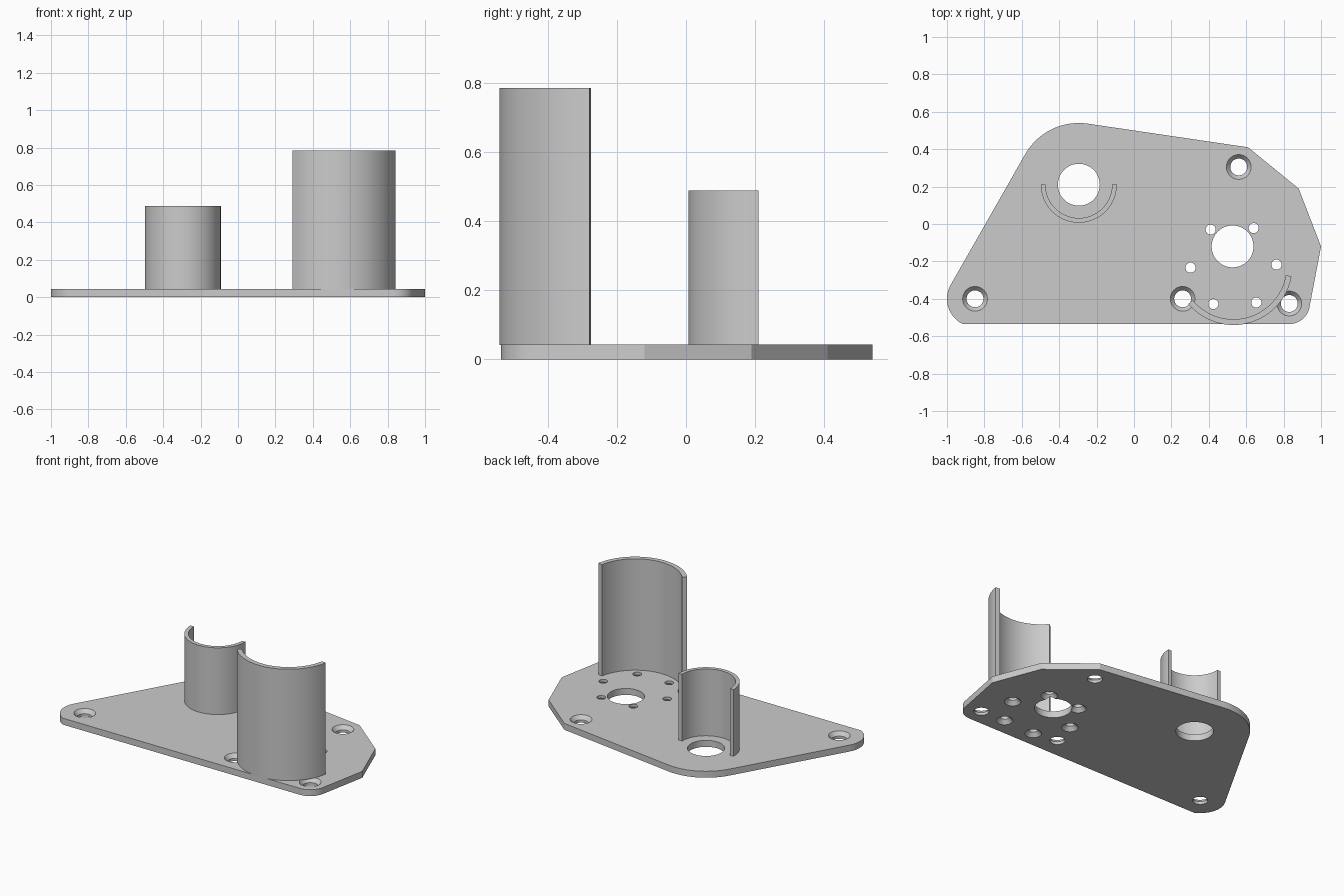
import bpy, bmesh
from math import sin, cos, radians

if "Cube" in bpy.data.objects:
    bpy.data.objects.remove(bpy.data.objects["Cube"])

THICK = 0.043
LOW, HIGH = -0.02, THICK + 0.02   # cutters pass through both plate faces
SMALL_C = (-0.295, 0.21)          # axis of the small cradle
MOTOR_C = (0.532, -0.225)         # axis of the large cradle and its screw ring

GREY = (0.6, 0.6, 0.6, 1)
grey = bpy.data.materials.new("plain grey")
grey.use_nodes = True
grey.diffuse_color = GREY
grey.node_tree.nodes["Principled BSDF"].inputs["Base Color"].default_value = GREY


def arc(centre, r, a0, a1, n):
    """Points along an arc, angles in degrees."""
    angles = [radians(a0 + (a1 - a0) * i / n) for i in range(n + 1)]
    return [(centre[0] + r * cos(a), centre[1] + r * sin(a)) for a in angles]


def add_solid(bm, loops):
    """Closed solid through a stack of (points, z) loops, bottom to top."""
    rings = [[bm.verts.new((x, y, z)) for x, y in pts] for pts, z in loops]
    n = len(rings[0])
    for low, high in zip(rings, rings[1:]):
        for i in range(n):
            j = (i + 1) % n
            bm.faces.new((low[i], low[j], high[j], high[i]))
    bm.faces.new(rings[0][::-1])
    bm.faces.new(rings[-1])


def make_object(name, solids):
    bm = bmesh.new()
    for loops in solids:
        add_solid(bm, loops)
    bmesh.ops.recalc_face_normals(bm, faces=bm.faces)
    mesh = bpy.data.meshes.new(name)
    bm.to_mesh(mesh)
    bm.free()
    mesh.materials.append(grey)
    obj = bpy.data.objects.new(name, mesh)
    bpy.context.collection.objects.link(obj)
    return obj


def lathe(centre, profile, n=48):
    """Loops of a round solid from (radius, z) pairs."""
    return [(arc(centre, r, 0, 360 - 360 / n, n - 1), z) for r, z in profile]


def cut(target, name, solids):
    cutter = make_object(name, solids)
    mod = target.modifiers.new(name, 'BOOLEAN')
    mod.operation = 'DIFFERENCE'
    mod.solver = 'EXACT'
    mod.object = cutter
    bpy.context.view_layer.objects.active = target
    bpy.ops.object.modifier_apply(modifier=mod.name)
    bpy.data.objects.remove(cutter)


def smooth(obj):
    bpy.ops.object.select_all(action='DESELECT')
    obj.select_set(True)
    bpy.context.view_layer.objects.active = obj
    bpy.ops.object.shade_smooth_by_angle(angle=radians(25))


# Base plate outline: rounded corners joined by straight edges
outline = (arc((-0.85, -0.40), 0.15, 150, 244, 16)
           + arc((0.83, -0.425), 0.11, 270, 347, 14)
           + [(1.0, -0.12), (0.88, 0.19), (0.61, 0.41)]
           + arc(SMALL_C, 0.33, 81, 150, 16))
plate = make_object("base_plate", [[(outline, 0), (outline, THICK)]])

# Two large bores
cut(plate, "bores", [lathe(c, [(0.112, LOW), (0.112, HIGH)])
                     for c in (SMALL_C, (0.527, -0.12))])

# Screw holes, countersunk from above
cut(plate, "screw_holes", [
    lathe(c, [(0.045, LOW), (0.045, 0.018), (0.083, HIGH)])
    for c in ((-0.85, -0.40), (0.26, -0.40), (0.83, -0.425), (0.56, 0.305))])

# Ring of motor holes, countersunk from below
cut(plate, "motor_holes", [
    lathe(c, [(0.068, LOW), (0.027, 0.025), (0.027, HIGH)], 32)
    for c in arc(MOTOR_C, 0.23, 2, 302, 5)])
smooth(plate)

# Open half-tube cradles standing on the plate
for name, centre, r_out, r_in, a0, a1, top in (
        ("small_cradle", SMALL_C, 0.203, 0.178, 180, 360, 0.488),
        ("large_cradle", MOTOR_C, 0.315, 0.284, 220, 350, 0.785)):
    section = arc(centre, r_out, a0, a1, 48) + arc(centre, r_in, a1, a0, 48)
    smooth(make_object(name, [[(section, THICK - 0.001), (section, top)]]))
